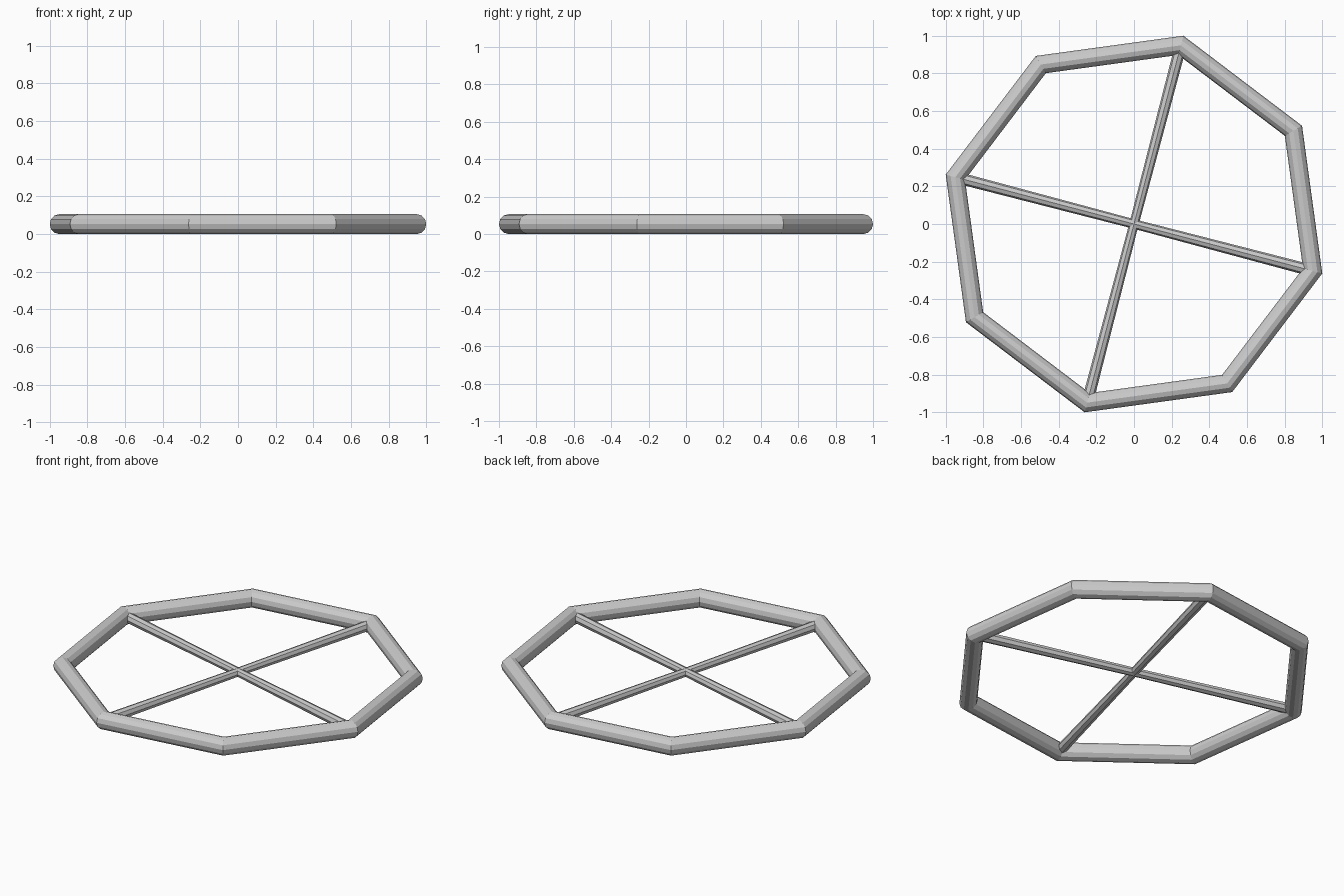
import bpy
from math import radians, cos, sin, pi
from mathutils import Matrix

if "Cube" in bpy.data.objects:
    bpy.data.objects.remove(bpy.data.objects["Cube"])

ANGLE = radians(-14.7)
Z = 0.053

# octagonal tube rim
bpy.ops.mesh.primitive_torus_add(major_segments=8, minor_segments=12,
                                 major_radius=0.981, minor_radius=0.053,
                                 location=(0, 0, Z), rotation=(0, 0, ANGLE))
bpy.context.object.name = "wheel_rim"

# four spokes reaching every second corner of the rim
LENGTH = 0.96
for i in range(4):
    a = ANGLE + i * pi / 2
    bpy.ops.mesh.primitive_cone_add(vertices=8, radius1=0.025, radius2=0.031, depth=LENGTH,
                                    location=(cos(a) * LENGTH / 2, sin(a) * LENGTH / 2, Z),
                                    rotation=(0, pi / 2, a))
    bpy.context.object.name = f"spoke_{i + 1}"
